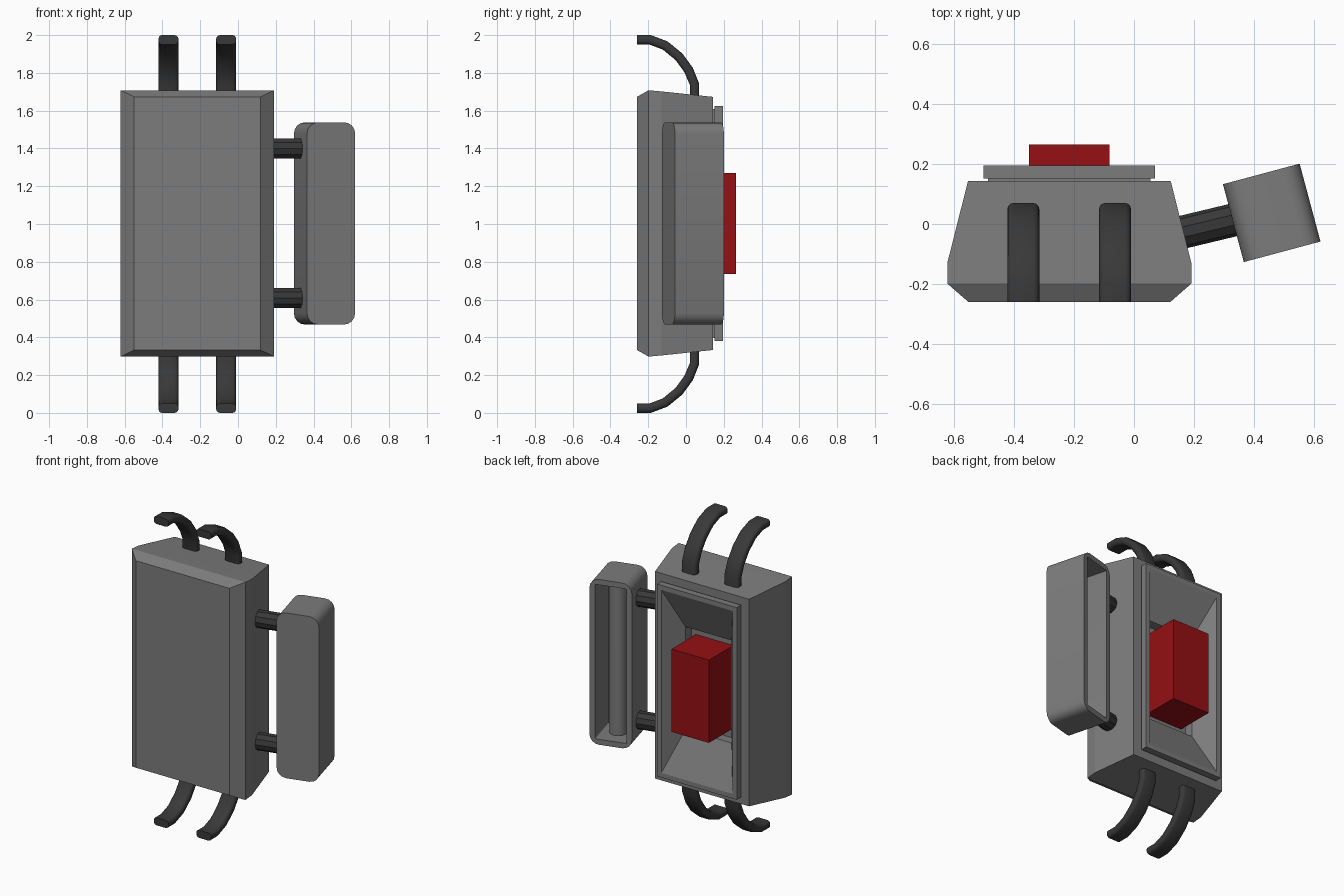
import bpy, bmesh, math
from mathutils import Vector, Matrix

if "Cube" in bpy.data.objects:
    bpy.data.objects.remove(bpy.data.objects["Cube"])


def material(name, colour):
    m = bpy.data.materials.new(name)
    m.diffuse_color = (*colour, 1)
    m.use_nodes = True
    m.node_tree.nodes["Principled BSDF"].inputs["Base Color"].default_value = m.diffuse_color
    return m


GREY = material("grey", (0.2, 0.2, 0.2))
DARK = material("dark_grey", (0.04, 0.04, 0.04))
RED = material("red", (0.3, 0.005, 0.007))


def loft(name, rings, mat, matrix=Matrix(), smooth=False):
    """Closed solid skinned through rings of equal point count."""
    bm = bmesh.new()
    loops = [[bm.verts.new(matrix @ Vector(p)) for p in ring] for ring in rings]
    n = len(loops[0])
    for a, b in zip(loops, loops[1:]):
        for i in range(n):
            j = (i + 1) % n
            bm.faces.new((a[i], a[j], b[j], b[i]))
    bm.faces.new(loops[0])
    bm.faces.new(loops[-1])
    bmesh.ops.recalc_face_normals(bm, faces=bm.faces)
    me = bpy.data.meshes.new(name)
    bm.to_mesh(me)
    bm.free()
    ob = bpy.data.objects.new(name, me)
    bpy.context.collection.objects.link(ob)
    me.materials.append(mat)
    if smooth:
        bpy.ops.object.select_all(action='DESELECT')
        ob.select_set(True)
        bpy.context.view_layer.objects.active = ob
        bpy.ops.object.shade_smooth_by_angle(angle=math.radians(35))
    return ob


def rect(hw, hh, y, cx=-0.215, cz=1.003):
    return [(cx + sx * hw, y, cz + sz * hh) for sx, sz in ((-1, -1), (1, -1), (1, 1), (-1, 1))]


def round_rect(hw, hh, r, steps=4):
    pts = []
    for k, (sx, sz) in enumerate(((1, 1), (-1, 1), (-1, -1), (1, -1))):
        for i in range(steps + 1):
            a = math.pi / 2 * (k + i / steps)
            pts.append((sx * (hw - r) + r * math.cos(a), sz * (hh - r) + r * math.sin(a)))
    return pts


def rod(name, start, end, radius, sides):
    start, end = Vector(start), Vector(end)
    q = (end - start).to_track_quat('Z', 'Y')
    circle = [q @ Vector((radius * math.cos(t), radius * math.sin(t), 0))
              for t in (2 * math.pi * i / sides for i in range(sides))]
    return loft(name, [[start + c for c in circle], [end + c for c in circle]], DARK if sides < 12 else GREY,
                smooth=sides >= 12)


# Housing: bevelled shell, raised back frame, then funnel down to the socket floor
profile = [(-0.26, 0.335, 0.67), (-0.198, 0.406, 0.705), (-0.13, 0.406, 0.699),
           (0.143, 0.337, 0.67), (0.143, 0.27, 0.607), (0.152, 0.27, 0.607),
           (0.152, 0.285, 0.622), (0.195, 0.285, 0.622), (0.195, 0.255, 0.592),
           (0.076, 0.165, 0.332), (0.015, 0.165, 0.332)]
loft("housing", [rect(hw, hh, y) for y, hw, hh in profile], GREY)

# Red block seated in the socket
loft("red_block", [rect(0.134, 0.268, 0.01), rect(0.134, 0.268, 0.264)], RED)

# Curved flat hooks, two above and two below
path = [(0.045, 1.60), (0.045, 1.74), (0.014, 1.815), (-0.037, 1.885),
        (-0.11, 1.945), (-0.19, 1.975), (-0.26, 1.975)]
section = round_rect(0.053, 0.025, 0.02, 3)
for cx in (-0.368, -0.063):
    for label, side in (("top", 1), ("bottom", -1)):
        rings = []
        for i, (y, z) in enumerate(path):
            a, b = path[max(i - 1, 0)], path[min(i + 1, len(path) - 1)]
            t = Vector((b[0] - a[0], b[1] - a[1])).normalized()
            if i == len(path) - 2:
                t = Vector((-0.98, 0.18)).normalized()
            rings.append([(cx + u, y + v * t.y, 1 + side * (z - v * t.x - 1)) for u, v in section])
        loft(label + "_hook", rings, DARK, smooth=True)

# Side grip: rounded trough, open at the back, turned 15 degrees
grip = Matrix.Translation((0.458, 0.037, 1.003)) @ Matrix.Rotation(math.radians(15), 4, 'Z')
trough = [(-0.134, 0.132, 0.535, 0.06), (0.134, 0.132, 0.535, 0.06),
          (0.134, 0.098, 0.5, 0.004), (-0.1, 0.098, 0.5, 0.004)]
loft("side_grip", [[(u, y, v) for u, v in round_rect(hw, hh, r)] for y, hw, hh, r in trough],
     GREY, grip, smooth=True)
rod("grip_inner_bar", grip @ Vector((0, 0, -0.51)), grip @ Vector((0, 0, 0.51)), 0.052, 16)

# Struts joining grip and housing
for z in (0.608, 1.4):
    rod("grip_strut", (0.10, -0.042, z), (0.35, 0.018, z), 0.055, 10)
